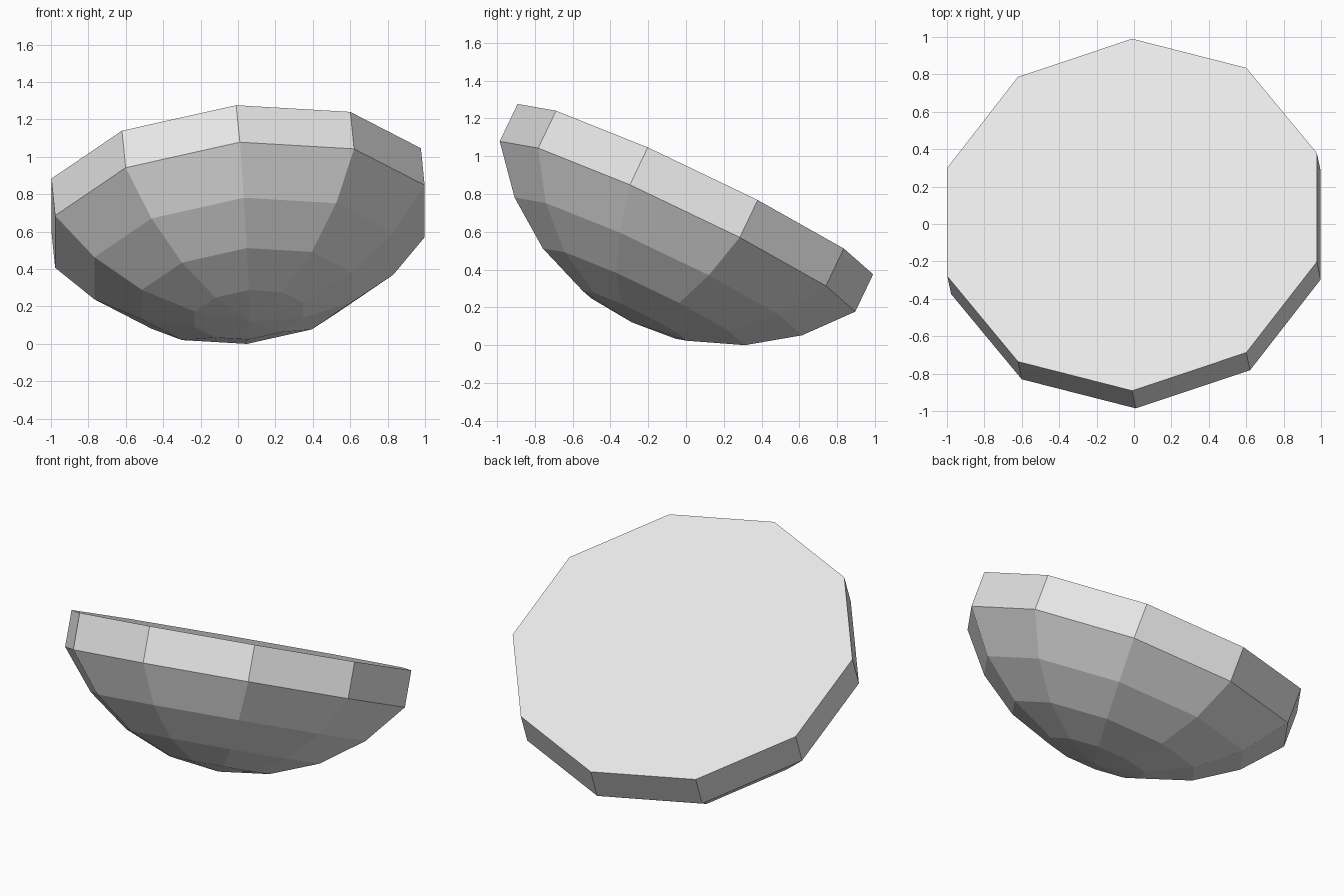
import bpy, bmesh, math
from mathutils import Matrix, Vector

cube = bpy.data.objects.get("Cube")
if cube:
    bpy.data.objects.remove(cube, do_unlink=True)

SIDES = 10
RIM_RADIUS = 1.043
RIM_HEIGHT = 0.22
DOME_DEPTH = 0.564
DOME_STEPS = 4

# One plain grey material
grey = bpy.data.materials.new("light grey")
colour = (0.8, 0.8, 0.8, 1)
grey.diffuse_color = colour
grey.use_nodes = True
grey.node_tree.nodes["Principled BSDF"].inputs["Base Color"].default_value = colour

bm = bmesh.new()


def ring(radius, z):
    return [bm.verts.new((radius * math.cos(math.tau * i / SIDES),
                          radius * math.sin(math.tau * i / SIDES), z))
            for i in range(SIDES)]


# Straight rim band, then rings along a shallow spherical cap
sphere = (RIM_RADIUS ** 2 + DOME_DEPTH ** 2) / (2 * DOME_DEPTH)
half_angle = math.asin(RIM_RADIUS / sphere)
rings = [ring(RIM_RADIUS, RIM_HEIGHT)]
for step in range(DOME_STEPS):
    angle = half_angle * (1 - step / DOME_STEPS)
    depth = sphere * (math.cos(angle) - math.cos(half_angle))
    rings.append(ring(sphere * math.sin(angle), -depth))

# Flat top, side walls and the fan around the lowest point
bm.faces.new(rings[0])
for upper, lower in zip(rings, rings[1:]):
    for i in range(SIDES):
        j = (i + 1) % SIDES
        bm.faces.new((upper[i], lower[i], lower[j], upper[j]))
tip = bm.verts.new((0, 0, -DOME_DEPTH))
for i in range(SIDES):
    bm.faces.new((rings[-1][i], tip, rings[-1][(i + 1) % SIDES]))

# Lean the whole half dome on its rounded side
axis = Vector((-0.091, 0.43, 0.898)).normalized()
across = Vector((0, -0.902, 0.432)).normalized()
side = axis.cross(across)
lean = Matrix((across, side, axis)).transposed().to_4x4()
bm.transform(Matrix.Translation((0.01, -0.045, 0.63)) @ lean)
lowest = min(v.co.z for v in bm.verts)
bm.transform(Matrix.Translation((0, 0, -lowest)))
bmesh.ops.recalc_face_normals(bm, faces=bm.faces[:])

mesh = bpy.data.meshes.new("half_dome")
bm.to_mesh(mesh)
bm.free()
mesh.materials.append(grey)
half_dome = bpy.data.objects.new("half_dome", mesh)
bpy.context.collection.objects.link(half_dome)
